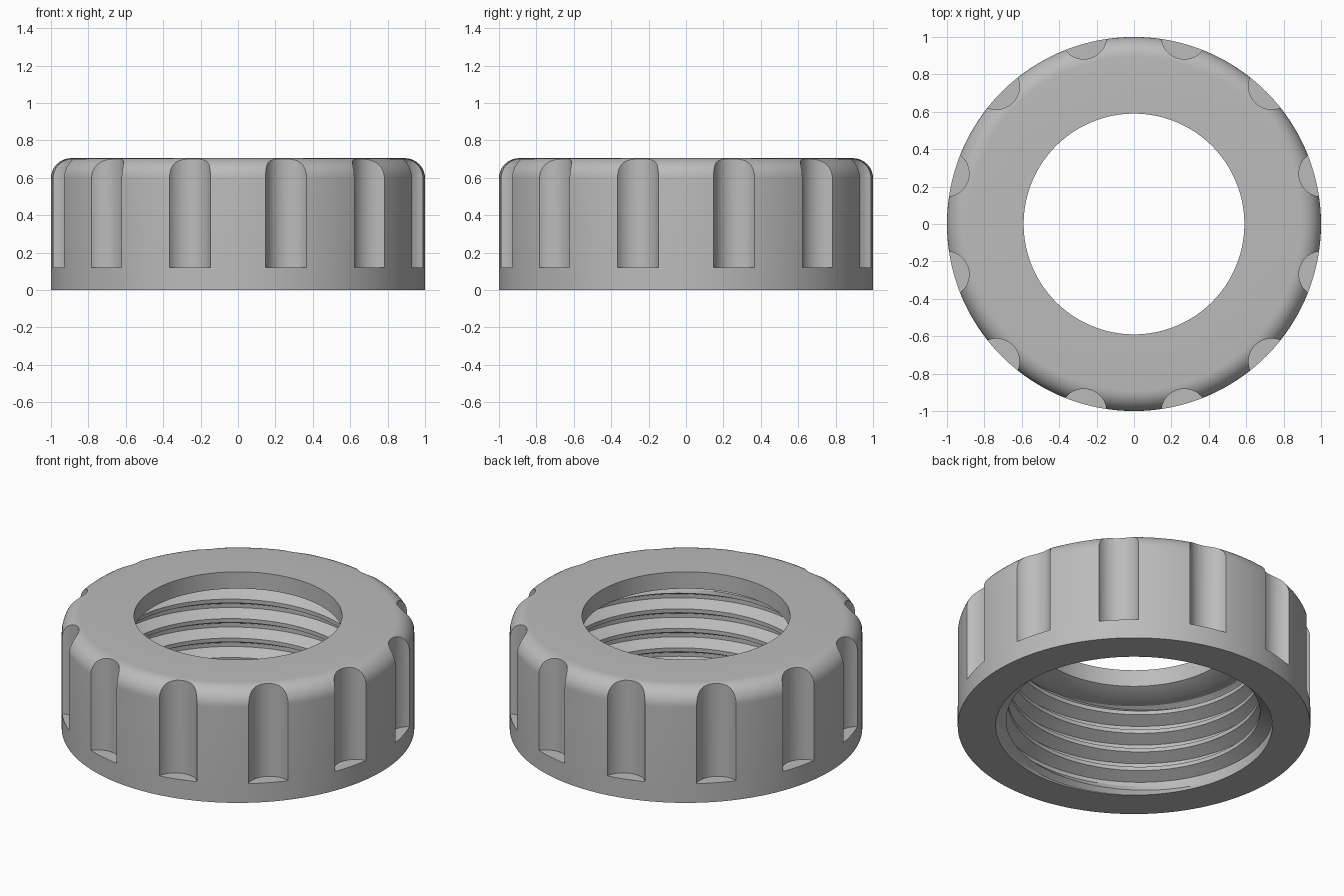
import bpy, bmesh
from math import sin, cos, pi, tau, floor
from mathutils import Matrix

if "Cube" in bpy.data.objects:
    bpy.data.objects.remove(bpy.data.objects["Cube"], do_unlink=True)

SEG = 192                       # divisions around the axis
HEIGHT, FILLET = 0.705, 0.108
BORE, CREST = 0.785, 0.715      # thread root and crest radii
CEIL, CEIL_R, PITCH = 0.56, 0.745, 0.122


def clamp(v, low, high):
    return max(low, min(high, v))


def add_object(name, bm, mat):
    mesh = bpy.data.meshes.new(name)
    bm.to_mesh(mesh)
    bm.free()
    mesh.materials.append(mat)
    ob = bpy.data.objects.new(name, mesh)
    bpy.context.collection.objects.link(ob)
    return ob


def grid_surface(bm, rows, point):
    """Sweep rows around the axis; point(row, angle) gives (radius, z)."""
    rings = []
    for i in range(SEG + 1):
        a = tau * i / SEG
        ring = []
        for row in rows:
            r, z = point(row, a)
            ring.append(bm.verts.new((r * cos(a), r * sin(a), z)))
        rings.append(ring)
    for p, q in zip(rings, rings[1:]):
        for j in range(len(rows) - 1):
            bm.faces.new((p[j], q[j], q[j + 1], p[j + 1]))


def thread_point(row, angle):
    """Right-handed helix, fading out at both ends of the bore."""
    turn, r = row
    z = clamp((turn + angle / tau) * PITCH, 0, CEIL)
    fade = clamp((z - 0.01) / 0.05, 0, 1) * clamp((CEIL - z) / 0.03, 0, 1)
    root = BORE + (CEIL_R - BORE) * clamp((z - 0.5) / (CEIL - 0.5), 0, 1)
    return root + (r - root) * fade, z


grey = bpy.data.materials.new("plain grey")
grey.use_nodes = True
colour = (0.5, 0.5, 0.5, 1)
grey.diffuse_color = colour
grey.node_tree.nodes["Principled BSDF"].inputs["Base Color"].default_value = colour

# Outer shell: bottom rim, wall, rounded shoulder, top and flared lip
profile = [(BORE, 0), (1, 0)]
for k in range(11):
    a = pi / 2 * k / 10
    profile.append((1 - FILLET + FILLET * cos(a), HEIGHT - FILLET + FILLET * sin(a)))
profile += [(0.59, HEIGHT), (0.59, 0.6), (0.68, CEIL), (CEIL_R, CEIL)]

bm = bmesh.new()
grid_surface(bm, profile, lambda row, a: row)

# Internal thread
tooth = [(0.05, BORE), (0.35, CREST), (0.55, CREST), (0.85, BORE)]
turns = [(n + u, r) for n in range(-2, 7) for u, r in tooth]
grid_surface(bm, turns, thread_point)
bmesh.ops.remove_doubles(bm, verts=bm.verts, dist=0.0001)
bmesh.ops.recalc_face_normals(bm, faces=bm.faces)
nut = add_object("threaded_ring_nut", bm, grey)

# Grip flutes, cut through the shoulder
bm = bmesh.new()
for k in range(12):
    a = tau * (k + 0.5) / 12
    place = Matrix.Translation((1.04 * cos(a), 1.04 * sin(a), 0.56))
    bmesh.ops.create_cone(bm, cap_ends=True, segments=48, radius1=0.123,
                          radius2=0.123, depth=0.88, matrix=place)
flutes = add_object("flute_cutter", bm, grey)
flutes.hide_render = True

bpy.ops.object.select_all(action="DESELECT")
nut.select_set(True)
bpy.context.view_layer.objects.active = nut
cut = nut.modifiers.new("flutes", "BOOLEAN")
cut.operation, cut.solver, cut.object = "DIFFERENCE", "EXACT", flutes
bpy.ops.object.modifier_apply(modifier=cut.name)
bpy.data.objects.remove(flutes, do_unlink=True)
bpy.ops.object.shade_smooth_by_angle(angle=pi / 7)
